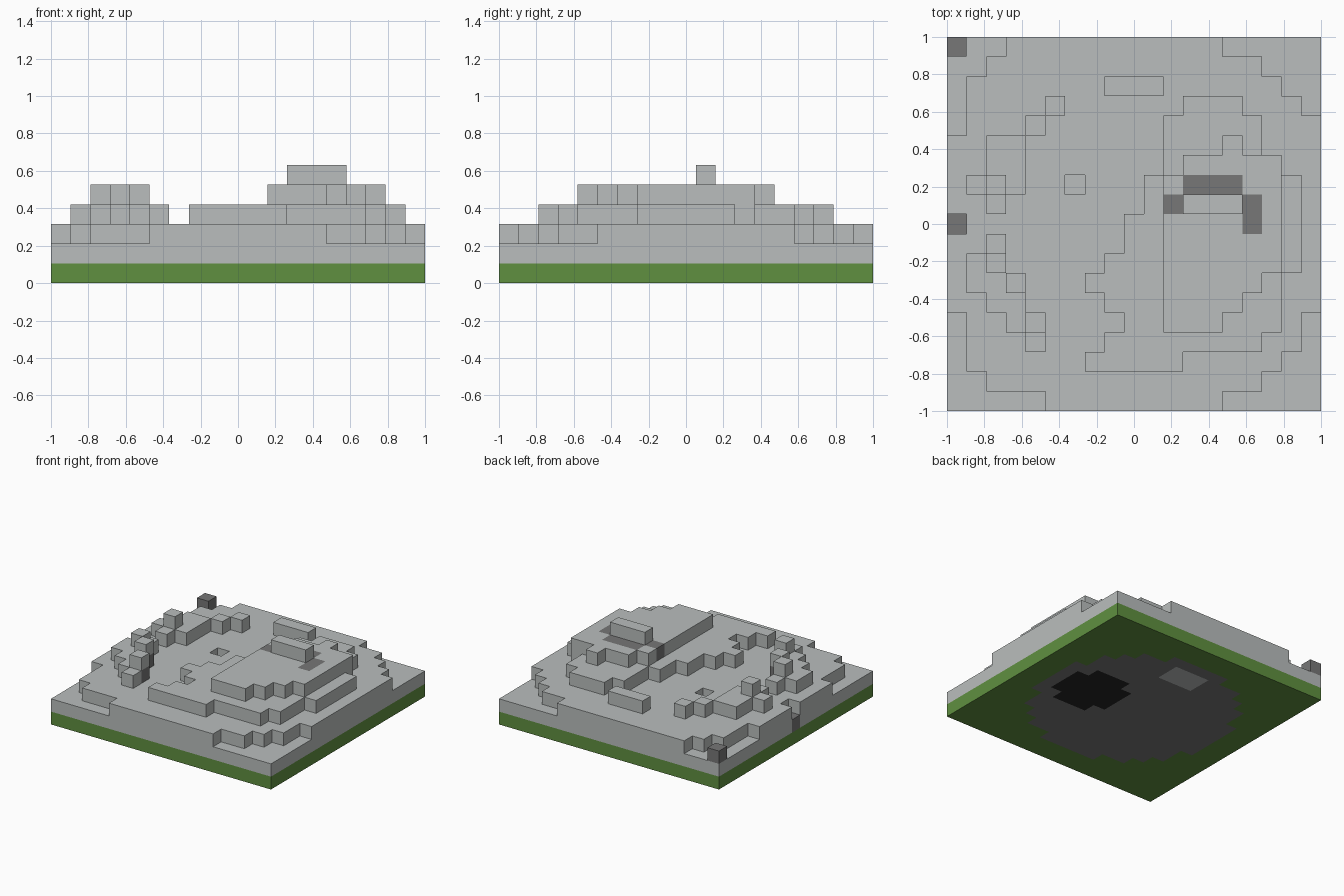
import bpy, bmesh
from math import hypot, radians

cube = bpy.data.objects.get("Cube")
if cube:
    bpy.data.objects.remove(cube, do_unlink=True)

N = 19                  # cells per side
CELL = 2 / N


def make_material(name, r, g, b):
    mat = bpy.data.materials.new(name)
    mat.use_nodes = True
    color = (r, g, b, 1)
    mat.diffuse_color = color
    mat.node_tree.nodes["Principled BSDF"].inputs["Base Color"].default_value = color
    return mat


STONE, GRASS, DARK, BLACK = range(4)
materials = [
    make_material("light stone", .49, .515, .51),
    make_material("grass green", .117, .279, .051),
    make_material("dark stone", .184, .184, .184),
    make_material("near black", .019, .019, .019),
]


def rect(i0, i1, j0, j1):
    """Cells of an inclusive rectangle."""
    return {(i, j) for i in range(i0, i1 + 1) for j in range(j0, j1 + 1)}


def rows(start, spans):
    """Cells of consecutive rows, each given as first and last column."""
    return {(i, start + n) for n, (a, b) in enumerate(spans) for i in range(a, b + 1)}


FULL = rect(0, N - 1, 0, N - 1)
END = N - 1

# Stepped corners cut out of the upper ground
front_right_cut = rect(0, 0, 0, 4) | rect(1, 1, 0, 1) | rect(2, 4, 0, 0)
back_right_cut = rect(0, 0, 14, END) | rect(1, 1, 17, END) | {(2, END)}
back_left_cut = rect(14, END, END, END) | rect(16, END, 17, END) | rect(17, END, 16, END) | {(END, 15)}
front_left_cut = rect(14, END, 0, 0) | rect(16, END, 1, 1) | rect(17, END, 2, 2) | rect(END, END, 3, 4)
pit, notch = {(6, 11)}, {(0, 9)}
ground = FULL - front_right_cut - back_right_cut - back_left_cut - front_left_cut - pit - notch

# Two terraces of the hill
lower_hill = rows(2, [(7, 11), (8, 15), (9, 16), (8, 16), (7, 16), (8, 17), (9, 17), (9, 17),
                      (10, 17), (10, 17), (11, 16), (11, 15), (11, 15), (12, 14)])
upper_hill = rows(4, [(11, 13), (11, 14), (11, 15)] + [(11, 16)] * 5 + [(12, 16), (14, 14)])

# Low broken walls
back_wall = rect(2, 3, 11, 13) | {(1, 11), (2, 10), (4, 14), (5, 15)}
front_wall = rect(1, 1, 6, 7) | rect(2, 2, 5, 8) | rect(3, 3, 4, 6) | rect(4, 4, 3, 4)

# Each part: name, level, cells
layers = [
    ("grass_base", 0, FULL),
    ("stone_slab", 1, FULL),
    ("upper_ground", 2, ground),
    ("corner_stone", 2, {(0, END)}),
    ("hill_lower_terrace", 3, lower_hill),
    ("hill_upper_terrace", 4, upper_hill),
    ("hill_top_block", 5, rect(12, 14, 10, 10)),
    ("back_step", 3, rect(8, 10, 16, 16)),
    ("back_wall", 3, back_wall),
    ("front_wall", 3, front_wall),
    ("back_wall_top", 4, {(2, 11)}),
    ("front_wall_tops", 4, {(2, 7), (3, 6), (4, 4)}),
]
solid = {(i, j, k) for _, k, cells in layers for i, j in cells}

# Dark stones set among the light ones
dark_stones = {1: notch, 2: {(0, END)}, 3: {(2, 7), (3, 6), (4, 4)},
               4: {(11, 10)} | rect(12, 14, 11, 11) | rect(15, 15, 9, 10)}

# Painted areas on the underside
under_black = rect(11, 15, 7, 11) - {(11, 7), (11, 11), (15, 7), (15, 11)}
under_light = rect(8, 10, 14, 15)


def face_color(i, j, k, direction):
    if k == 0:
        if direction != (0, 0, -1):
            return GRASS
        if (i, j) in under_black:
            return BLACK
        if (i, j) in under_light:
            return STONE
        return DARK if hypot(i - N // 2, j - N // 2) < 7.5 else GRASS
    return DARK if (i, j) in dark_stones.get(k, ()) else STONE


DIRECTIONS = [tuple(s if a == axis else 0 for a in range(3)) for axis in range(3) for s in (-1, 1)]
LOOP = ((0, 0), (1, 0), (1, 1), (0, 1))


def build_part(name, k, cells):
    """Make the exposed faces of a layer of cubes, merged into flat areas."""
    bm = bmesh.new()
    for i, j in sorted(cells):
        for d in DIRECTIONS:
            if (i + d[0], j + d[1], k + d[2]) in solid:
                continue
            axis = next(a for a in range(3) if d[a])
            corners = []
            for u, v in (LOOP if d[axis] > 0 else LOOP[::-1]):
                p = [i, j, k]
                p[axis] += d[axis] > 0
                p[(axis + 1) % 3] += u
                p[(axis + 2) % 3] += v
                corners.append(bm.verts.new((p[0] * CELL - 1, p[1] * CELL - 1, p[2] * CELL)))
            bm.faces.new(corners).material_index = face_color(i, j, k, d)
    bmesh.ops.remove_doubles(bm, verts=bm.verts[:], dist=CELL / 100)
    bmesh.ops.dissolve_limit(bm, angle_limit=radians(1), verts=bm.verts[:],
                             edges=bm.edges[:], delimit={'MATERIAL'})
    mesh = bpy.data.meshes.new(name)
    bm.to_mesh(mesh)
    bm.free()
    for mat in materials:
        mesh.materials.append(mat)
    bpy.context.collection.objects.link(bpy.data.objects.new(name, mesh))


for layer in layers:
    build_part(*layer)
